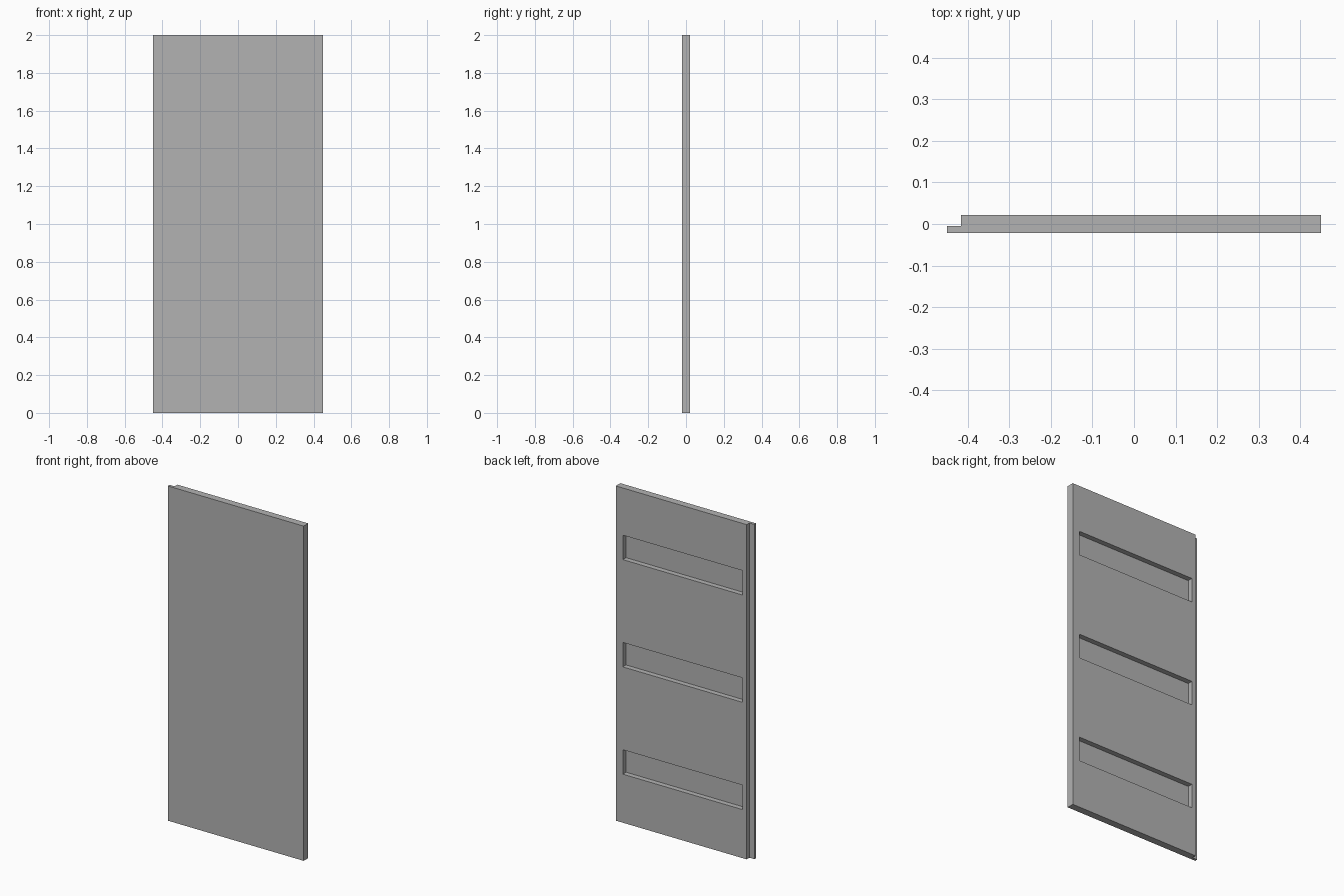
import bpy

if "Cube" in bpy.data.objects:
    bpy.data.objects.remove(bpy.data.objects["Cube"], do_unlink=True)

HALF_W, HALF_T, HEIGHT = 0.449, 0.0215, 2.0
STEP_X, STEP_Y = -0.416, -0.005     # rebate along the right edge
GROOVE_DEPTH, GROOVE_H = 0.031, 0.146

# Single grey finish
grey = bpy.data.materials.new("plain_grey")
grey.use_nodes = True
colour = (0.45, 0.45, 0.45, 1)
grey.diffuse_color = colour
grey.node_tree.nodes["Principled BSDF"].inputs["Base Color"].default_value = colour


def prism(name, outline, z0, z1):
    """Extrude a counter-clockwise xy outline from z0 to z1."""
    n = len(outline)
    verts = [(x, y, z) for z in (z0, z1) for x, y in outline]
    faces = [tuple(reversed(range(n))), tuple(range(n, 2 * n))]
    faces += [(i, (i + 1) % n, n + (i + 1) % n, n + i) for i in range(n)]
    mesh = bpy.data.meshes.new(name)
    mesh.from_pydata(verts, [], faces)
    mesh.materials.append(grey)
    obj = bpy.data.objects.new(name, mesh)
    bpy.context.scene.collection.objects.link(obj)
    return obj


# Door panel with a rebated lip
panel = prism("door_panel", [
    (-HALF_W, -HALF_T), (HALF_W, -HALF_T), (HALF_W, HALF_T),
    (STEP_X, HALF_T), (STEP_X, STEP_Y), (-HALF_W, STEP_Y)], 0, HEIGHT)

# Three horizontal slots recessed into the back
floor_y = HALF_T - GROOVE_DEPTH
for i in range(3):
    z = 0.29 + 0.641 * i
    cutter = prism(f"slot_cutter_{i + 1}", [
        (-0.39, floor_y), (0.403, floor_y), (0.403, 0.1), (-0.39, 0.1)],
        z, z + GROOVE_H)
    cutter.hide_render = True
    cutter.hide_viewport = True
    cutter.display_type = 'WIRE'
    cut = panel.modifiers.new(f"slot_{i + 1}", 'BOOLEAN')
    cut.operation = 'DIFFERENCE'
    cut.solver = 'EXACT'
    cut.object = cutter
